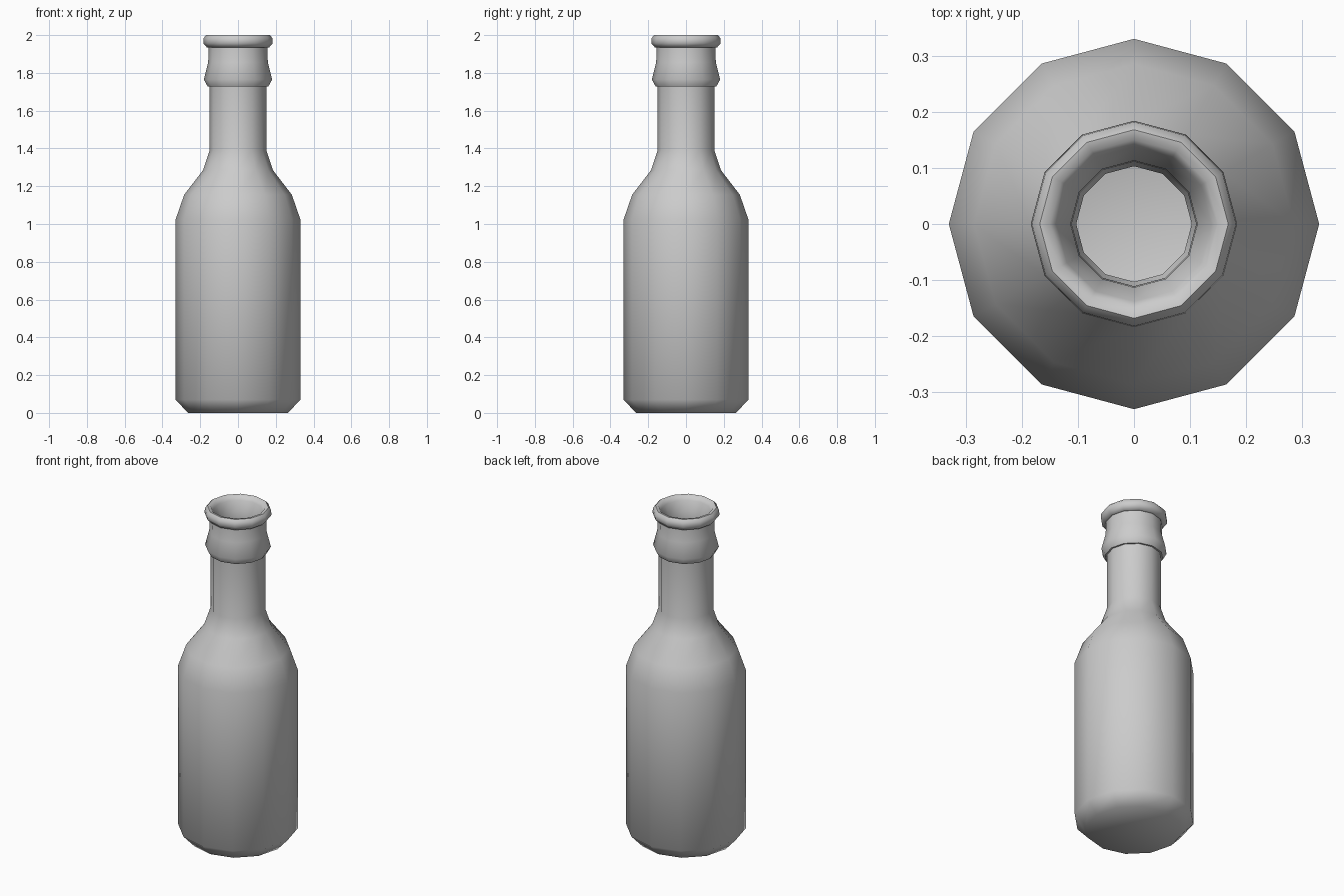
import bpy, bmesh, math

if "Cube" in bpy.data.objects:
    bpy.data.objects.remove(bpy.data.objects["Cube"])

SIDES = 12

# Outer silhouette (radius, height) from base centre up to the lip
outer = [(0, 0), (0.265, 0), (0.33, 0.07), (0.33, 1.025), (0.285, 1.155),
         (0.185, 1.285), (0.15, 1.39), (0.15, 1.727),
         (0.16, 1.727), (0.181, 1.765), (0.158, 1.855), (0.155, 1.935),
         (0.165, 1.935), (0.184, 1.957), (0.182, 1.985), (0.168, 2.0)]
# Glass inside, from the lip down to the inner floor
inner = [(0.15, 1.997), (0.138, 1.975), (0.113, 1.92), (0.111, 1.85),
         (0.13, 1.765), (0.103, 1.72), (0.103, 1.38), (0.14, 1.26),
         (0.245, 1.125), (0.283, 1.01), (0.283, 0.09), (0.24, 0.047), (0, 0.047)]


def lathe(name, profile):
    """Revolve a profile around z into a closed mesh object."""
    bm = bmesh.new()
    verts = [bm.verts.new((r, 0, z)) for r, z in profile]
    edges = [bm.edges.new(pair) for pair in zip(verts, verts[1:])]
    bmesh.ops.spin(bm, geom=verts + edges, cent=(0, 0, 0), axis=(0, 0, 1),
                   angle=math.tau, steps=SIDES)
    bmesh.ops.remove_doubles(bm, verts=bm.verts[:], dist=0.0005)
    bmesh.ops.recalc_face_normals(bm, faces=bm.faces[:])
    mesh = bpy.data.meshes.new(name)
    bm.to_mesh(mesh)
    bm.free()
    obj = bpy.data.objects.new(name, mesh)
    bpy.context.collection.objects.link(obj)
    return obj


# Hollow bottle
bottle = lathe("bottle", outer + inner)
bpy.context.view_layer.objects.active = bottle
bottle.select_set(True)
bpy.ops.object.shade_smooth_by_angle(angle=math.radians(55))
